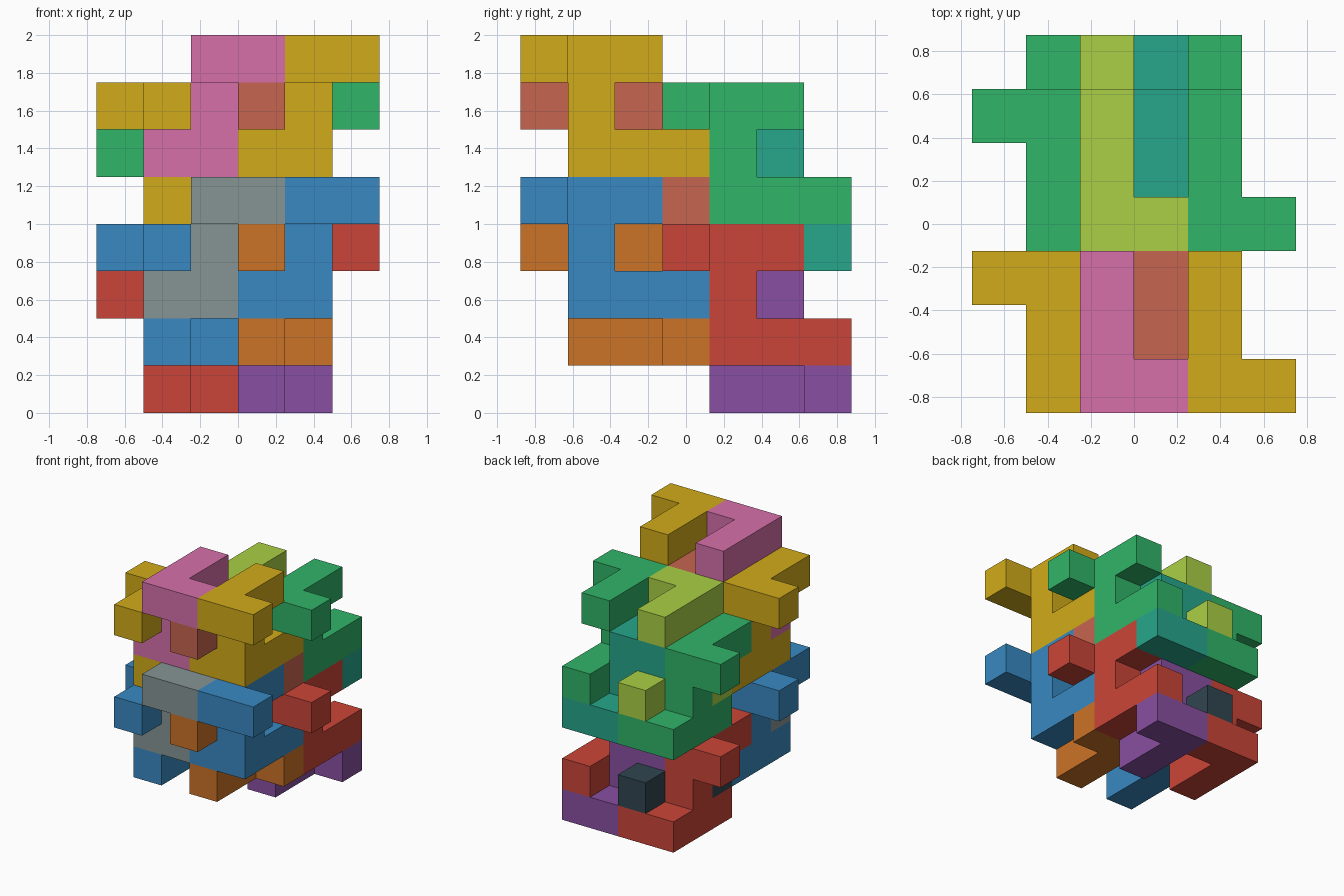
import bpy, bmesh
from mathutils import Vector

if "Cube" in bpy.data.objects:
    bpy.data.objects.remove(bpy.data.objects["Cube"])

U = 0.25                                  # edge of one cube cell
ORIGIN = Vector((-0.75, -0.875, 0.0))     # corner of cell (0, 0, 0)

# Cells of the two interlocking pieces, relative to their own column
BAR_CELLS = [(0, y, 2) for y in range(3)] + [(0, y, 0) for y in range(1, 4)]
PIECE_A = BAR_CELLS + [(0, 1, 1), (1, 0, 2), (-1, 1, 0)]
PIECE_B = BAR_CELLS + [(0, 2, 1), (1, 3, 0), (-1, 2, 2)]

SIDES = [Vector(d) for d in
         ((1, 0, 0), (-1, 0, 0), (0, 1, 0), (0, -1, 0), (0, 0, 1), (0, 0, -1))]


def material(name, rgb):
    mat = bpy.data.materials.new(name)
    mat.diffuse_color = (*rgb, 1.0)
    mat.use_nodes = True
    mat.node_tree.nodes["Principled BSDF"].inputs["Base Color"].default_value = mat.diffuse_color
    return mat


def polycube(name, cells, offset, mat):
    """Closed outer skin of a set of unit cells."""
    filled = set(cells)
    bm = bmesh.new()
    for cell in cells:
        centre = Vector(cell) + Vector(offset) + Vector((0.5, 0.5, 0.5))
        for n in SIDES:
            if tuple(int(a + b) for a, b in zip(cell, n)) in filled:
                continue
            u = Vector((n.y, n.z, n.x)) * 0.5
            v = n.cross(u)
            mid = centre + n * 0.5
            corners = (mid - u - v, mid + u - v, mid + u + v, mid - u + v)
            bm.faces.new([bm.verts.new(ORIGIN + c * U) for c in corners])
    bmesh.ops.remove_doubles(bm, verts=bm.verts, dist=0.001)
    bmesh.ops.dissolve_limit(bm, angle_limit=0.01, verts=bm.verts, edges=bm.edges)
    bmesh.ops.recalc_face_normals(bm, faces=bm.faces)
    mesh = bpy.data.meshes.new(name)
    bm.to_mesh(mesh)
    bm.free()
    mesh.materials.append(mat)
    obj = bpy.data.objects.new(name, mesh)
    bpy.context.collection.objects.link(obj)


# Each row of four pieces: outer colour, second and third column colours
ROWS = [
    ("lower_front", 0, 1, ("blue", (0.04, 0.25, 0.54)),
     ("grey", (0.24, 0.30, 0.30)), ("orange", (0.60, 0.17, 0.02))),
    ("lower_back", 3, 0, ("red", (0.60, 0.06, 0.04)),
     ("dark", (0.03, 0.06, 0.08)), ("purple", (0.25, 0.08, 0.36))),
    ("upper_front", 0, 4, ("yellow", (0.64, 0.41, 0.01)),
     ("pink", (0.67, 0.16, 0.40)), ("terracotta", (0.57, 0.13, 0.08))),
    ("upper_back", 3, 3, ("green", (0.03, 0.46, 0.14)),
     ("lime", (0.40, 0.63, 0.06)), ("teal", (0.02, 0.38, 0.26))),
]

for row, y, z, outer, second, third in ROWS:
    m_outer, m_second, m_third = (material(*c) for c in (outer, second, third))
    polycube(row + "_left_piece", PIECE_B, (1, y, z), m_outer)
    polycube(row + "_mid_left_piece", PIECE_A, (2, y, z + 1), m_second)
    polycube(row + "_mid_right_piece", PIECE_B, (3, y, z), m_third)
    polycube(row + "_right_piece", PIECE_A, (4, y, z + 1), m_outer)
